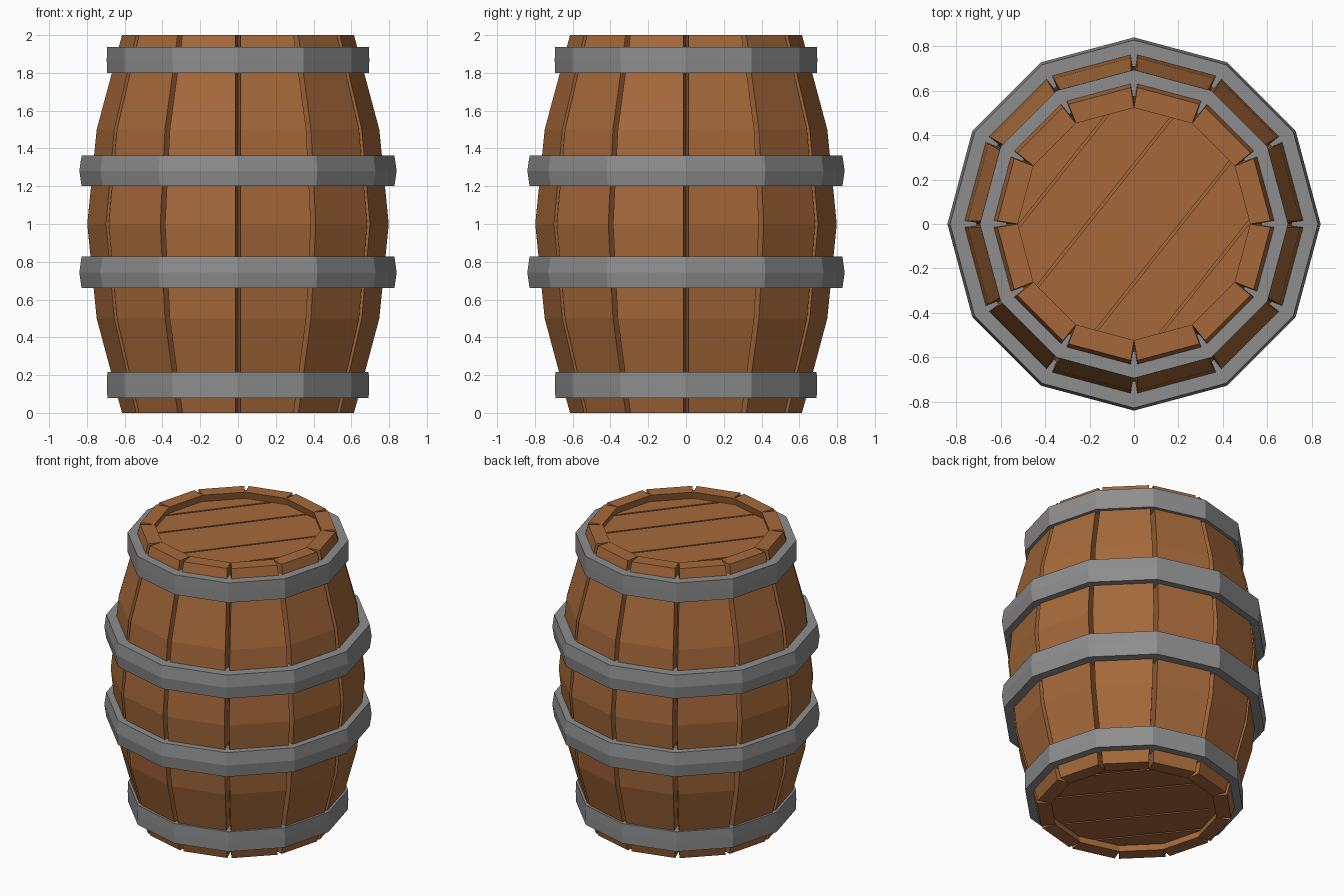
import bpy, bmesh, math
from mathutils import Vector, Matrix

if "Cube" in bpy.data.objects:
    bpy.data.objects.remove(bpy.data.objects["Cube"])

N = 12  # sides of the barrel


def material(name, rgb):
    m = bpy.data.materials.new(name)
    m.diffuse_color = (*rgb, 1)
    m.use_nodes = True
    m.node_tree.nodes["Principled BSDF"].inputs["Base Color"].default_value = m.diffuse_color
    return m


WOOD = material("brown wood", (0.376, 0.141, 0.042))
STEEL = material("grey metal", (0.27, 0.27, 0.27))


def add_object(name, bm, mat):
    bmesh.ops.recalc_face_normals(bm, faces=bm.faces)
    me = bpy.data.meshes.new(name)
    bm.to_mesh(me)
    bm.free()
    me.materials.append(mat)
    ob = bpy.data.objects.new(name, me)
    bpy.context.collection.objects.link(ob)
    return ob


def polar(r, a, z):
    return Vector((r * math.cos(a), r * math.sin(a), z))


# Bulging staves, tapered sideways so V grooves open between them
PROFILE = [(0, 0.618), (0.5, 0.752), (1, 0.802), (1.5, 0.752), (2, 0.618)]
THICK, GAP = 0.095, 0.015


def stave(i):
    a0, a1 = (2 * math.pi * k / N for k in (i, i + 1))
    bm = bmesh.new()
    rings = []
    for z, r in PROFILE:
        o0, o1 = polar(r, a0, z), polar(r, a1, z)
        side = (o1 - o0).normalized() * GAP
        pts = [polar(r - THICK, a0, z), o0 + side, o1 - side, polar(r - THICK, a1, z)]
        rings.append([bm.verts.new(p) for p in pts])
    for lo, hi in zip(rings, rings[1:]):
        for k in range(4):
            j = (k + 1) % 4
            bm.faces.new((lo[k], lo[j], hi[j], hi[k]))
    bm.faces.new(rings[0])
    bm.faces.new(rings[-1])
    add_object(f"stave_{i + 1}", bm, WOOD)


for i in range(N):
    stave(i)


# Metal hoops: a closed cross-section swept round the twelve sides
def hoop(name, z0, z1, r_in, r_edge, r_mid):
    zm = (z0 + z1) / 2
    section = [(r_in, z0), (r_edge, z0), (r_mid, zm), (r_edge, z1), (r_in, z1)]
    bm = bmesh.new()
    rings = [[bm.verts.new(polar(r, 2 * math.pi * i / N, z)) for r, z in section]
             for i in range(N)]
    for i in range(N):
        a, b = rings[i], rings[(i + 1) % N]
        for k in range(5):
            j = (k + 1) % 5
            bm.faces.new((a[k], a[j], b[j], b[k]))
    add_object(name, bm, STEEL)


hoop("bottom_hoop", 0.08, 0.217, 0.575, 0.692, 0.693)
hoop("lower_middle_hoop", 0.66, 0.827, 0.71, 0.828, 0.84)
hoop("upper_middle_hoop", 1.2, 1.363, 0.71, 0.828, 0.84)
hoop("top_hoop", 1.8, 1.937, 0.575, 0.694, 0.695)


# Recessed end boards: a twelve-sided disc sliced into diagonal planks
def disc(z0, z1, r):
    bm = bmesh.new()
    bmesh.ops.create_cone(bm, cap_ends=True, segments=N, radius1=r, radius2=r,
                          depth=z1 - z0,
                          matrix=Matrix.Translation((0, 0, (z0 + z1) / 2))
                          @ Matrix.Rotation(math.pi / N * 2, 4, 'Z'))
    return bm


CUTS = [-0.7, -0.4, -0.165, 0.165, 0.4, 0.7]
for end, z0, z1, back, angle in (("top", 1.91, 1.95, 1.9, 51.5),
                                 ("bottom", 0.05, 0.09, 0.1, 128.5)):
    t = math.radians(angle)
    n = Vector((-math.sin(t), math.cos(t), 0))
    for i, (lo, hi) in enumerate(zip(CUTS, CUTS[1:])):
        bm = disc(z0, z1, 0.545)
        for d, s in ((lo + 0.006, -1), (hi - 0.006, 1)):
            cut = bmesh.ops.bisect_plane(bm, geom=bm.verts[:] + bm.edges[:] + bm.faces[:],
                                         plane_co=n * d, plane_no=n * s, clear_outer=True)
            edges = [e for e in cut["geom_cut"] if isinstance(e, bmesh.types.BMEdge)]
            if edges:
                bmesh.ops.holes_fill(bm, edges=edges)
        add_object(f"{end}_plank_{i + 1}", bm, WOOD)
    # backing board that closes the grooves
    add_object(f"{end}_backing", disc(min(back, back + 0.02), back + 0.02, 0.545)
               if end == "top" else disc(back - 0.02, back, 0.545), WOOD)
